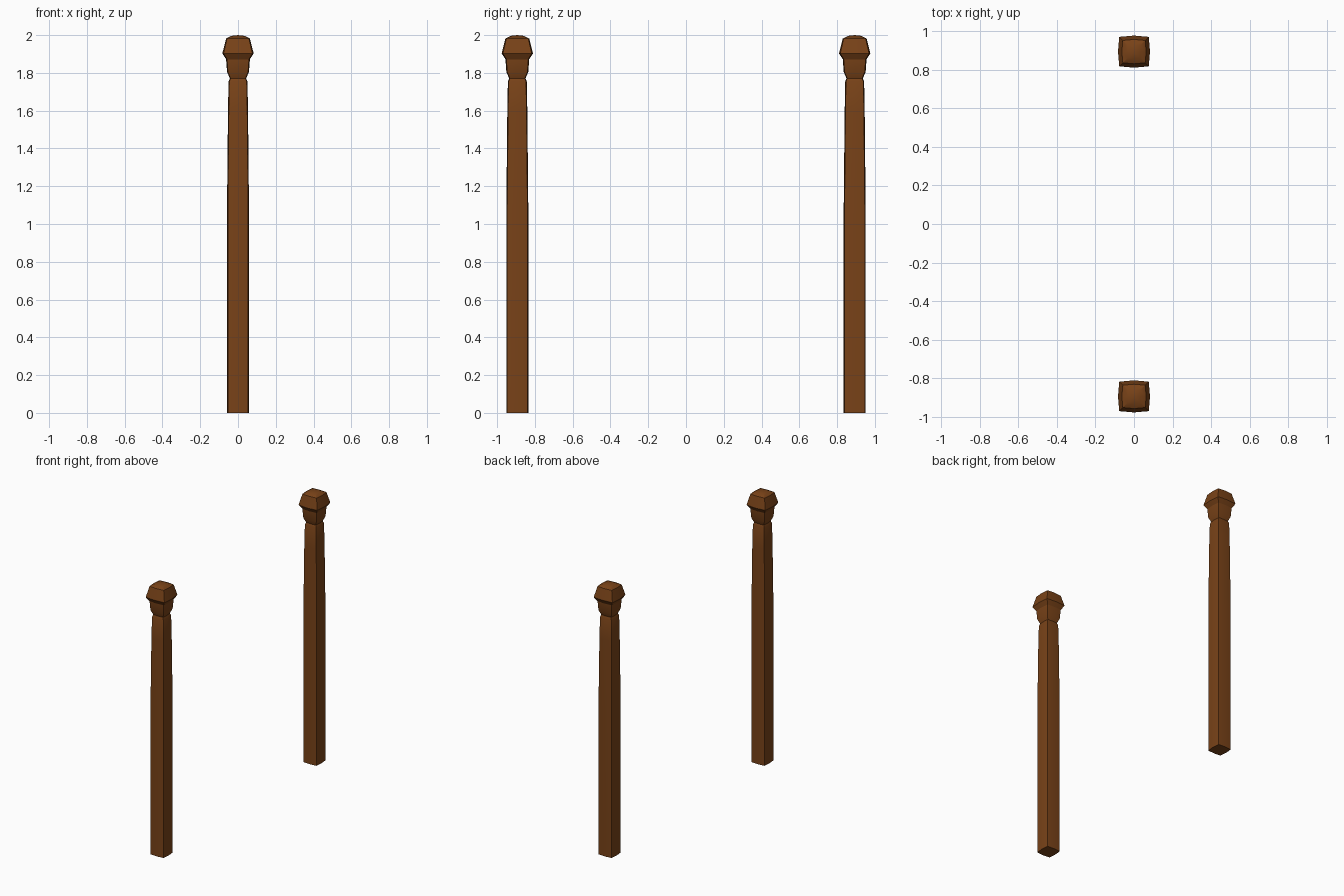
import bpy, bmesh, math

if "Cube" in bpy.data.objects:
    bpy.data.objects.remove(bpy.data.objects["Cube"])

mat = bpy.data.materials.new("brown_wood")
mat.diffuse_color = (0.19, 0.055, 0.009, 1)
mat.use_nodes = True
mat.node_tree.nodes["Principled BSDF"].inputs["Base Color"].default_value = mat.diffuse_color

# Square cross-section with slightly bowed sides: side middles and pulled-in corners
C = 0.92
SECTION = [(C, -C), (1, 0), (C, C), (0, 1), (-C, C), (-1, 0), (-C, -C), (0, -1)]


def loft(name, y, profile, apex=None):
    """Stack scaled sections along z; profile is a list of (half width, z)."""
    bm = bmesh.new()
    rings = [[bm.verts.new((sx * r, sy * r, z)) for sx, sy in SECTION]
             for r, z in profile]
    n = len(SECTION)
    for a, b in zip(rings, rings[1:]):
        for i in range(n):
            j = (i + 1) % n
            bm.faces.new((a[i], a[j], b[j], b[i]))
    bm.faces.new(rings[0][::-1])
    if apex is None:
        bm.faces.new(rings[-1])
    else:
        tip = bm.verts.new((0, 0, apex))
        for i in range(n):
            bm.faces.new((rings[-1][i], rings[-1][(i + 1) % n], tip))
    bmesh.ops.recalc_face_normals(bm, faces=bm.faces[:])
    me = bpy.data.meshes.new(name)
    bm.to_mesh(me)
    bm.free()
    me.materials.append(mat)
    ob = bpy.data.objects.new(name, me)
    ob.location.y = y
    bpy.context.collection.objects.link(ob)
    bpy.context.view_layer.objects.active = ob
    ob.select_set(True)
    bpy.ops.object.shade_smooth_by_angle(angle=math.radians(25))
    ob.select_set(False)


for side, y in (("front", -0.893), ("back", 0.893)):
    # Tapering shaft with a narrowed shoulder
    loft(side + "_post", y, [(0.058, 0), (0.058, 1.1), (0.053, 1.6),
                             (0.050, 1.755), (0.042, 1.773)])
    # Collar, flared rim and domed cap
    loft(side + "_finial", y, [(0.042, 1.768), (0.058, 1.805), (0.063, 1.872),
                               (0.083, 1.903), (0.063, 1.982), (0.035, 1.996)],
         apex=2.0)
